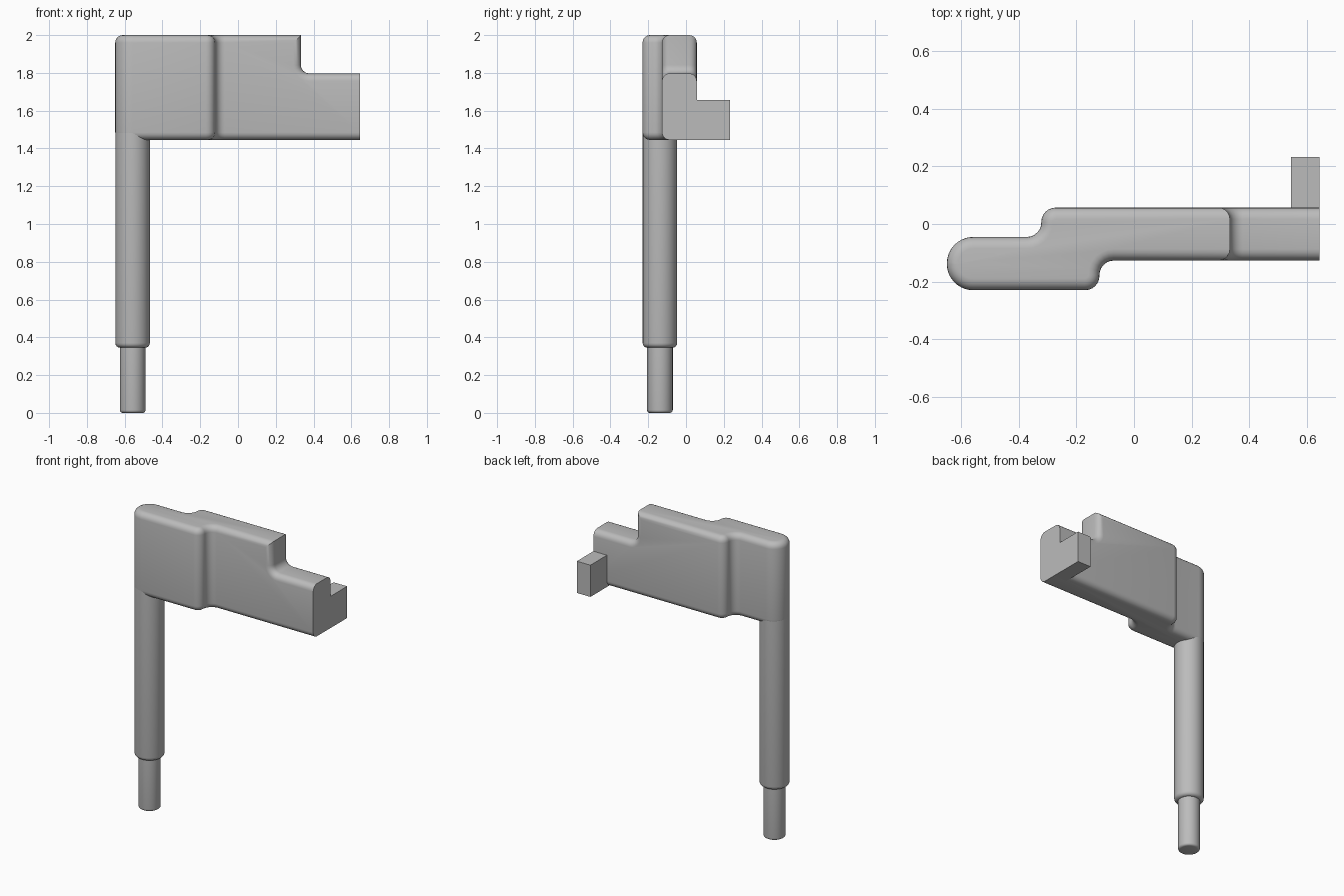
import bpy, bmesh, math
from mathutils import Vector

cube = bpy.data.objects.get("Cube")
if cube:
    bpy.data.objects.remove(cube, do_unlink=True)

GREY = (0.5, 0.5, 0.5, 1.0)
grey = bpy.data.materials.new("plain grey")
grey.use_nodes = True
grey.diffuse_color = GREY
grey.node_tree.nodes["Principled BSDF"].inputs["Base Color"].default_value = GREY

BOTTOM, STEP, TOP = 1.445, 1.797, 2.0
NOTCH_X, END_X = 0.333, 0.645
POST = (-0.558, -0.138)


def finish(bm, name, smooth=True):
    bmesh.ops.recalc_face_normals(bm, faces=bm.faces[:])
    mesh = bpy.data.meshes.new(name)
    bm.to_mesh(mesh)
    bm.free()
    mesh.materials.append(grey)
    ob = bpy.data.objects.new(name, mesh)
    bpy.context.collection.objects.link(ob)
    if smooth:
        bpy.ops.object.select_all(action='DESELECT')
        ob.select_set(True)
        bpy.context.view_layer.objects.active = ob
        bpy.ops.object.shade_smooth_by_angle(angle=math.radians(35))
    return ob


def round_edges(bm, edges, radius, segments):
    bmesh.ops.bevel(bm, geom=edges, offset=radius, offset_type='OFFSET', segments=segments,
                    profile=0.5, affect='EDGES', clamp_overlap=False)


def upright_edges(bm, points):
    """Vertical edges standing on the given plan points."""
    return [e for e in bm.edges
            if (e.verts[0].co.xy - e.verts[1].co.xy).length < 1e-5
            and any((e.verts[0].co.xy - Vector(p)).length < 1e-3 for p in points)]


# Arm: an offset plate, stepped in plan, with a lowered far end
def build_arm():
    left = [(-0.65, -0.045), (-0.65, -0.23)]
    front = [(-0.12, -0.23), (-0.12, -0.127)]
    back = [(-0.322, 0.057), (-0.322, -0.045)]
    y0, y1 = front[1][1], back[0][1]
    bm = bmesh.new()

    def vert(x, y, z):
        return bm.verts.new((x, y, z))

    plan = left + front
    low = [vert(*p, BOTTOM) for p in plan]
    high = [vert(*p, TOP) for p in plan]
    low_back = [vert(*p, BOTTOM) for p in back]
    high_back = [vert(*p, TOP) for p in back]
    # end profile: top corner, notch corner, lowered end, bottom end
    profile = [(NOTCH_X, TOP), (NOTCH_X, STEP), (END_X, STEP), (END_X, BOTTOM)]
    near = [vert(x, y0, z) for x, z in profile]
    far = [vert(x, y1, z) for x, z in profile]
    bm.faces.new(low + [near[3], far[3]] + low_back)
    bm.faces.new(high + [near[0], far[0]] + high_back)
    for i in range(3):
        bm.faces.new((low[i], low[i + 1], high[i + 1], high[i]))
        bm.faces.new((near[i], near[i + 1], far[i + 1], far[i]))
    bm.faces.new((low_back[0], low_back[1], high_back[1], high_back[0]))
    bm.faces.new((low_back[1], low[0], high[0], high_back[1]))
    bm.faces.new([low[3], high[3]] + near)
    bm.faces.new([low_back[0], high_back[0]] + far)
    bmesh.ops.recalc_face_normals(bm, faces=bm.faces[:])

    # corners in plan, then the inner corner of the notch
    round_edges(bm, upright_edges(bm, left), 0.092, 10)
    round_edges(bm, upright_edges(bm, front + back), 0.05, 6)
    inner = [e for e in bm.edges if all(abs(v.co.x - NOTCH_X) < 1e-4
                                        and abs(v.co.z - STEP) < 1e-4 for v in e.verts)]
    round_edges(bm, inner, 0.045, 6)

    # long rims, leaving the far end and the top of the notch wall sharp
    def is_rim(e):
        if len(e.link_faces) != 2 or e.calc_face_angle(0) < math.radians(60):
            return False
        if all(v.co.x > END_X - 0.001 for v in e.verts):
            return False
        return not all(abs(v.co.x - NOTCH_X) < 1e-4 and v.co.z > TOP - 0.001 for v in e.verts)

    round_edges(bm, [e for e in bm.edges if is_rim(e)], 0.04, 5)
    return finish(bm, "arm")


# Round rods with a softened lower rim
def build_rod(name, radius, z0, z1, soft):
    bm = bmesh.new()
    bmesh.ops.create_cone(bm, cap_ends=True, segments=48, radius1=radius, radius2=radius,
                          depth=z1 - z0)
    bmesh.ops.translate(bm, verts=bm.verts[:], vec=(*POST, (z0 + z1) / 2))
    rim = [e for e in bm.edges if all(v.co.z < z0 + 0.001 for v in e.verts)]
    round_edges(bm, rim, soft, 4)
    return finish(bm, name)


def build_block(name, lo, hi):
    bm = bmesh.new()
    bmesh.ops.create_cube(bm, size=1)
    for v in bm.verts:
        v.co = [a if c < 0 else b for a, b, c in zip(lo, hi, v.co)]
    return finish(bm, name, smooth=False)


build_arm()
build_rod("post", 0.0915, 0.345, 1.56, 0.025)
build_rod("post_tip", 0.068, 0.0, 0.4, 0.015)
# Side tab at the far end of the arm
build_block("end_tab", (0.545, 0.0, BOTTOM), (END_X, 0.232, 1.657))
